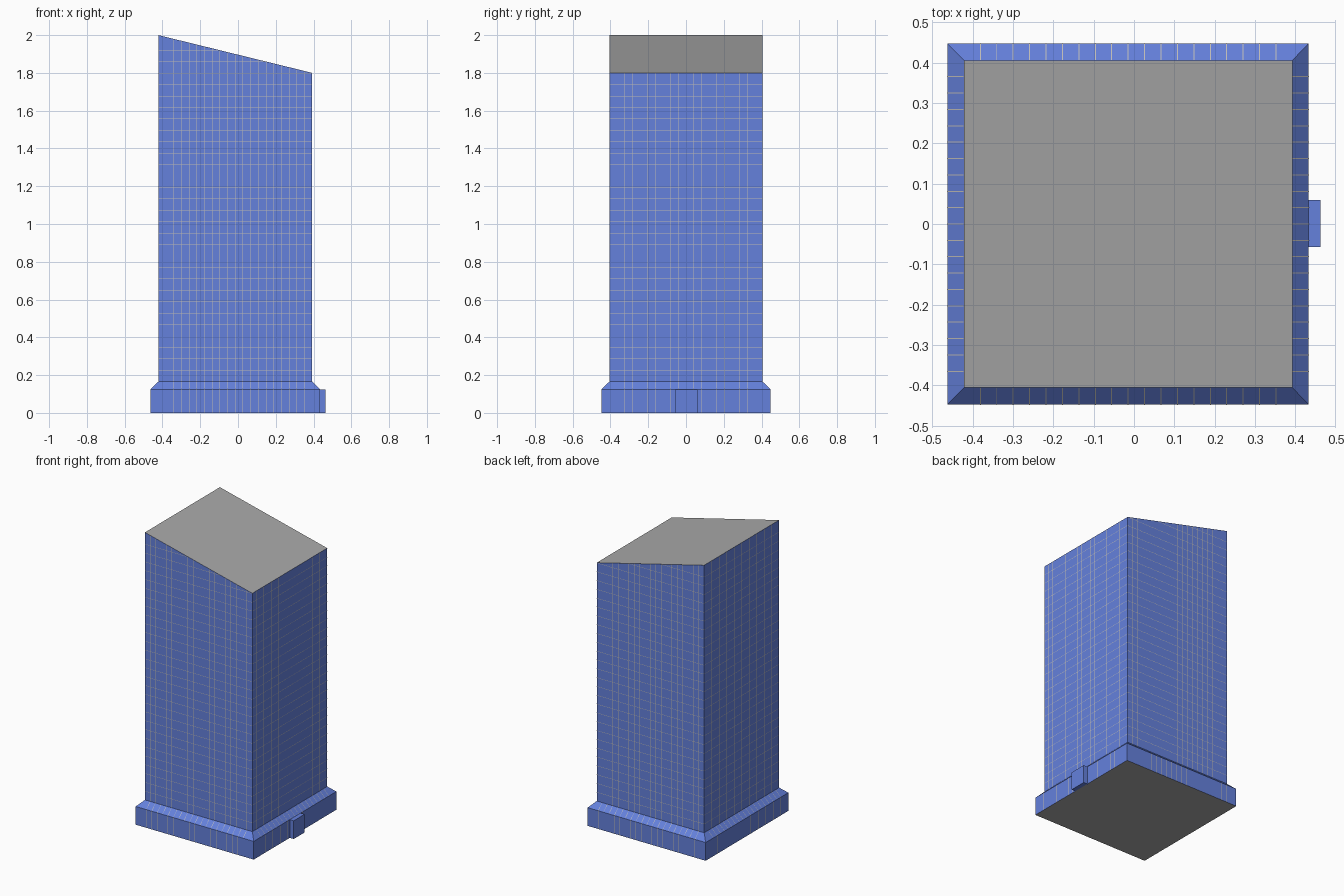
import bpy, bmesh
from mathutils import Vector

if "Cube" in bpy.data.objects:
    bpy.data.objects.remove(bpy.data.objects["Cube"])

X0, X1, Y = -0.422, 0.393, 0.406          # tower footprint
BX0, BX1, BY = -0.463, 0.433, 0.448       # podium footprint
ZB, ZT = 0.125, 0.165                     # podium top, tower foot
STEP, ROW = 0.041, 0.0605                 # window spacing
W, D = 0.0012, 0.0008                     # bar half width and projection


def material(name, color):
    m = bpy.data.materials.new(name)
    m.diffuse_color = color
    m.use_nodes = True
    m.node_tree.nodes["Principled BSDF"].inputs["Base Color"].default_value = m.diffuse_color
    return m


blue = material("glass_blue", (0.13, 0.22, 0.72, 1))
beige = material("frame_beige", (0.55, 0.53, 0.5, 1))


def roof(x):
    return 2.0 - 0.2 * (x - X0) / (X1 - X0)


def finish(name, bm, mats):
    me = bpy.data.meshes.new(name)
    bmesh.ops.recalc_face_normals(bm, faces=bm.faces)
    bm.to_mesh(me)
    bm.free()
    for m in mats:
        me.materials.append(m)
    ob = bpy.data.objects.new(name, me)
    bpy.context.collection.objects.link(ob)
    return ob


def box(name, lo, hi, mat):
    bm = bmesh.new()
    bmesh.ops.create_cube(bm, size=1)
    for v in bm.verts:
        v.co = [lo[i] + (v.co[i] + 0.5) * (hi[i] - lo[i]) for i in range(3)]
    return finish(name, bm, [mat])


def ring(bm, x0, x1, y, zf):
    return [bm.verts.new((a, b, zf(a))) for a, b in ((x0, -y), (x1, -y), (x1, y), (x0, y))]


# tower shell: podium, sloped ledge, shaft, grey slanted roof
bm = bmesh.new()
rings = [ring(bm, BX0, BX1, BY, lambda x: 0), ring(bm, BX0, BX1, BY, lambda x: ZB),
         ring(bm, X0, X1, Y, lambda x: ZT), ring(bm, X0, X1, Y, roof)]
for a, b in zip(rings, rings[1:]):
    for i in range(4):
        bm.faces.new((a[i], a[(i + 1) % 4], b[(i + 1) % 4], b[i]))
for cap in (rings[0], rings[-1]):
    bm.faces.new(cap).material_index = 1
grey = material("roof_grey", (0.4, 0.4, 0.4, 1))
finish("tower_shell", bm, [blue, grey])

# entrance block with a mid seam
box("entrance_lower", (BX1 - 0.01, -0.057, 0), (0.463, 0.06, 0.062), blue)
box("entrance_upper", (BX1 - 0.01, -0.057, 0.062), (0.463, 0.06, ZB), blue)


def strip(bm, pts, side):
    """Thin flat bar following pts, widened along side."""
    s = Vector(side) * W
    pairs = [(bm.verts.new(Vector(p) - s), bm.verts.new(Vector(p) + s)) for p in pts]
    for (a, b), (c, d) in zip(pairs, pairs[1:]):
        bm.faces.new((a, b, d, c))


# vertical window bars running over podium, ledge and shaft
bm = bmesh.new()
for i in range(1, 20):
    x, y = X0 + i * (X1 - X0) / 20, -Y + i * 2 * Y / 20
    for s in (-1, 1):
        strip(bm, [(x, s * (BY + D), 0), (x, s * (BY + D), ZB + D),
                   (x, s * (Y + D), ZT + D), (x, s * (Y + D), roof(x) - D)], (1, 0, 0))
    for bx, tx, d in ((BX0, X0, -D), (BX1, X1, D)):
        strip(bm, [(bx + d, y, 0), (bx + d, y, ZB + D),
                   (tx + d, y, ZT + D), (tx + d, y, roof(tx) - D)], (0, 1, 0))
finish("vertical_window_bars", bm, [beige])

# horizontal floor bars, shortened where the roof slopes
bm = bmesh.new()
z = ZT + ROW
while z < 1.98:
    xe = min(X1, X0 + (2.0 - z) / 0.2 * (X1 - X0) - 0.006)
    for s in (-1, 1):
        strip(bm, [(X0, s * (Y + D), z), (xe, s * (Y + D), z)], (0, 0, 1))
    strip(bm, [(X0 - D, -Y, z), (X0 - D, Y, z)], (0, 0, 1))
    if z < roof(X1) - 0.01:
        strip(bm, [(X1 + D, -Y, z), (X1 + D, Y, z)], (0, 0, 1))
    z += ROW
finish("horizontal_floor_bars", bm, [beige])
